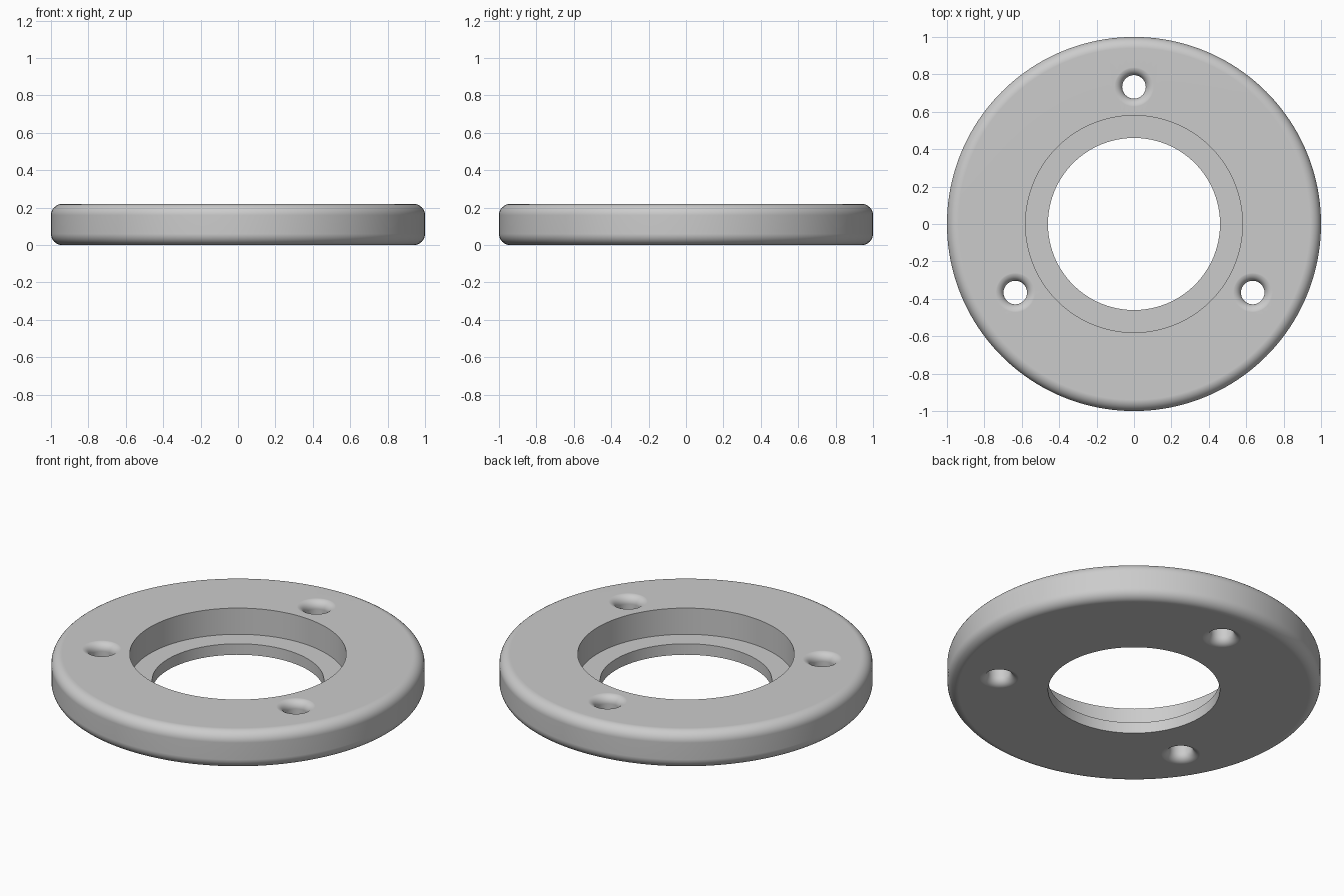
import bpy, bmesh, math
from mathutils import Matrix, Vector

if "Cube" in bpy.data.objects:
    bpy.data.objects.remove(bpy.data.objects["Cube"], do_unlink=True)

TOP = 0.22           # ring thickness
BORE, RECESS, STEP = 0.46, 0.58, 0.065
ROUND = 0.06         # outer edge fillet
HOLE, FLARE, PITCH = 0.063, 0.045, 0.733

grey = bpy.data.materials.new("plain grey")
grey.use_nodes = True
grey.diffuse_color = (0.6, 0.6, 0.6, 1)
grey.node_tree.nodes["Principled BSDF"].inputs["Base Color"].default_value = (0.6, 0.6, 0.6, 1)


def arc(cx, cz, r, start, end, steps=8):
    """Points (radius, height) along an arc, angles in degrees."""
    angles = [math.radians(start + (end - start) * i / steps) for i in range(steps + 1)]
    return [(cx + r * math.cos(a), cz + r * math.sin(a)) for a in angles]


def lathe(name, profile, segments, closed=True):
    """Spin a profile round z; open profiles get flat end caps."""
    bm = bmesh.new()
    rings = []
    for r, z in profile:
        rings.append([bm.verts.new((r * math.sin(math.tau * k / segments),
                                    r * math.cos(math.tau * k / segments), z))
                      for k in range(segments)])
    pairs = list(zip(rings, rings[1:]))
    if closed:
        pairs.append((rings[-1], rings[0]))
    else:
        bm.faces.new(rings[0])
        bm.faces.new(rings[-1])
    for a, b in pairs:
        for k in range(segments):
            n = (k + 1) % segments
            bm.faces.new((a[k], a[n], b[n], b[k]))
    bmesh.ops.recalc_face_normals(bm, faces=bm.faces)
    mesh = bpy.data.meshes.new(name)
    bm.to_mesh(mesh)
    bm.free()
    mesh.materials.append(grey)
    obj = bpy.data.objects.new(name, mesh)
    bpy.context.collection.objects.link(obj)
    return obj


# Ring body: stepped bore inside, rounded rim outside
profile = [(BORE, 0)]
profile += arc(1 - ROUND, ROUND, ROUND, -90, 0)
profile += arc(1 - ROUND, TOP - ROUND, ROUND, 0, 90)
profile += [(RECESS, TOP), (RECESS, STEP), (BORE, STEP)]
ring = lathe("mounting_ring", profile, 160)

# Three screw holes with flared mouths on both sides
EPS = 0.0003
flare = arc(HOLE + FLARE, FLARE - EPS, FLARE, 270, 180)
flare += arc(HOLE + FLARE, TOP - FLARE + EPS, FLARE, 180, 90)
bpy.context.view_layer.objects.active = ring
for i in range(3):
    cutter = lathe("hole_cutter", flare, 48, closed=False)
    angle = math.radians(90 + 120 * i)
    cutter.data.transform(Matrix.Translation(
        Vector((PITCH * math.cos(angle), PITCH * math.sin(angle), 0))))
    cutter.hide_render = True
    cut = ring.modifiers.new("screw_hole", "BOOLEAN")
    cut.operation = "DIFFERENCE"
    cut.solver = "EXACT"
    cut.object = cutter
    bpy.ops.object.modifier_apply(modifier=cut.name)
    bpy.data.objects.remove(cutter, do_unlink=True)

# Smooth rounded surfaces, crisp bore edges, flat faces kept flat
bpy.ops.object.select_all(action="DESELECT")
ring.select_set(True)
bpy.ops.object.shade_smooth_by_angle(angle=math.radians(35))
weighted = ring.modifiers.new("flat_normals", "WEIGHTED_NORMAL")
weighted.keep_sharp = True
